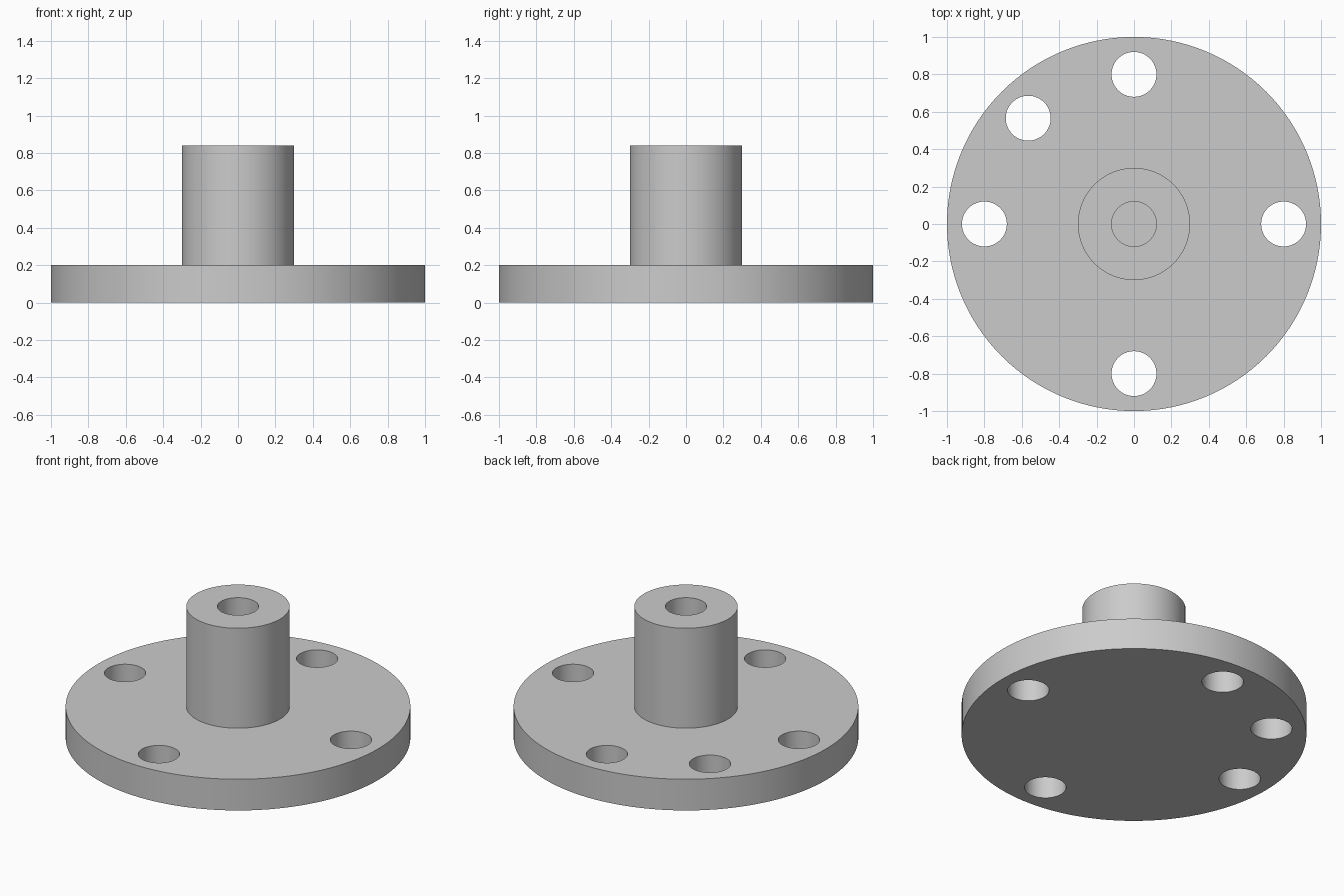
import bpy
from math import cos, sin, radians

cube = bpy.data.objects.get("Cube")
if cube:
    bpy.data.objects.remove(cube, do_unlink=True)

PLATE_R, PLATE_H = 1.0, 0.2
HUB_R, HUB_TOP = 0.3, 0.84
HOLE_R, BOLT_CIRCLE = 0.12, 0.8

steel = bpy.data.materials.new("plain grey")
steel.use_nodes = True
grey = (0.6, 0.6, 0.6, 1.0)
steel.diffuse_color = grey
steel.node_tree.nodes["Principled BSDF"].inputs["Base Color"].default_value = grey


def cylinder(name, radius, bottom, top, x=0.0, y=0.0, sides=64):
    bpy.ops.mesh.primitive_cylinder_add(
        vertices=sides, radius=radius, depth=top - bottom,
        location=(x, y, (bottom + top) / 2))
    obj = bpy.context.object
    obj.name = obj.data.name = name
    obj.data.materials.append(steel)
    return obj


def boolean(target, other, operation):
    mod = target.modifiers.new(operation.lower(), "BOOLEAN")
    mod.operation = operation
    mod.solver = "EXACT"
    mod.object = other
    bpy.context.view_layer.objects.active = target
    bpy.ops.object.modifier_apply(modifier=mod.name)
    bpy.data.objects.remove(other, do_unlink=True)


# Round plate with the hub joined on top
flange = cylinder("flange", PLATE_R, 0, PLATE_H, sides=128)
hub = cylinder("hub", HUB_R, PLATE_H / 2, HUB_TOP)
boolean(flange, hub, "UNION")

# Blind bore down the hub, ending at the plate
bore = cylinder("bore_cutter", HOLE_R, PLATE_H, HUB_TOP + 0.1)
boolean(flange, bore, "DIFFERENCE")

# Four bolt holes and one extra locating hole, all through the plate
for angle in (0, 90, 135, 180, 270):
    a = radians(angle)
    cutter = cylinder("hole_cutter", HOLE_R, -0.1, PLATE_H + 0.1,
                      BOLT_CIRCLE * cos(a), BOLT_CIRCLE * sin(a))
    boolean(flange, cutter, "DIFFERENCE")

# Smooth walls, crisp rims
bpy.ops.object.select_all(action="DESELECT")
flange.select_set(True)
bpy.context.view_layer.objects.active = flange
bpy.ops.object.shade_smooth_by_angle(angle=radians(30))
